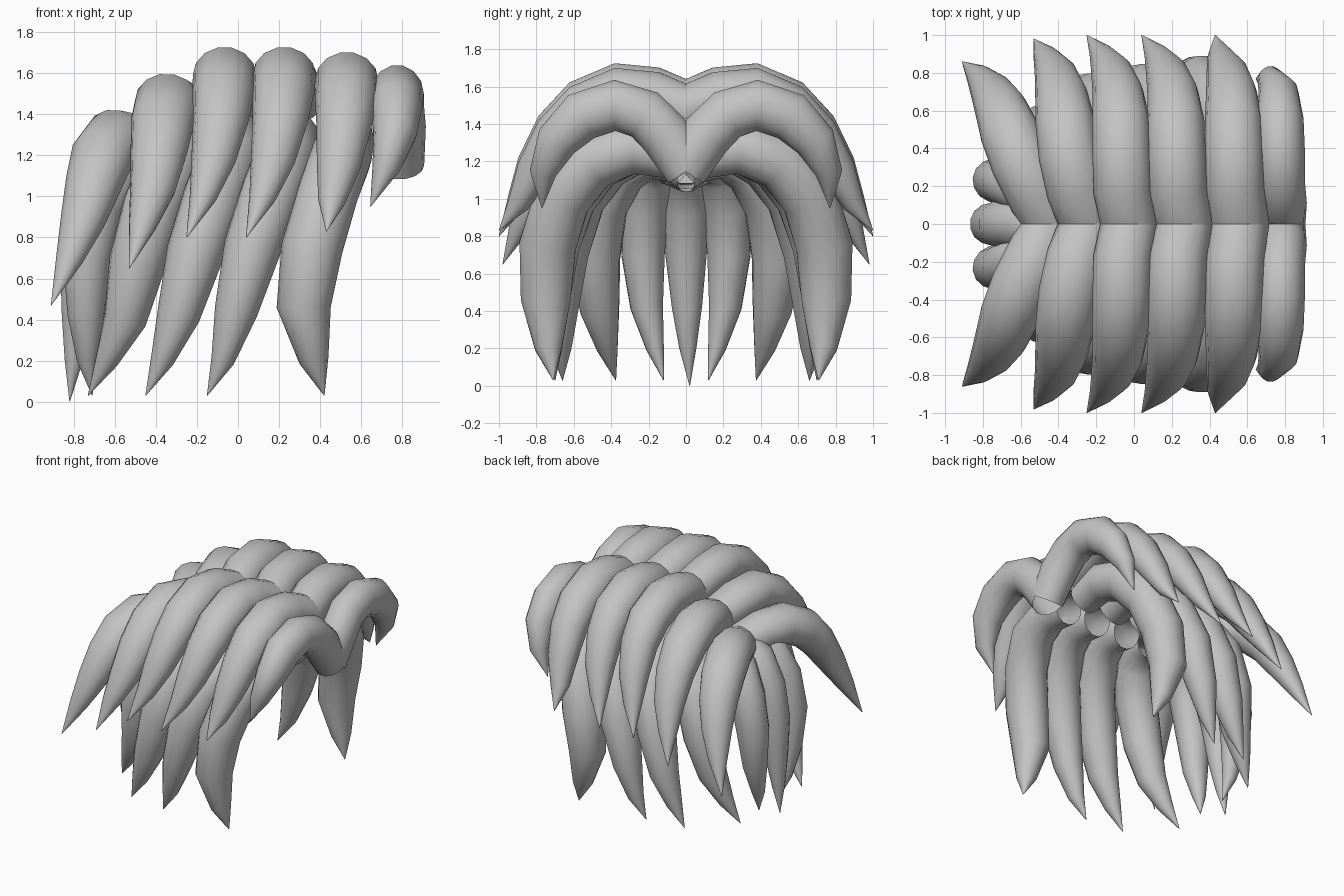
import bpy, bmesh, math
from mathutils import Vector

grey = bpy.data.materials.new("grey hair")
grey.diffuse_color = (0.55, 0.55, 0.55, 1)
SIDES = 14


def lock(name, path, radii, half_w, half_t, width_dir, mirror=True):
    """Tapered elliptical strand along a path, open at the root, pointed at the tip."""
    pts = [Vector(p) for p in path]
    bm = bmesh.new()
    rings = []
    for i, p in enumerate(pts):
        tan = (pts[min(i + 1, len(pts) - 1)] - pts[max(i - 1, 0)]).normalized()
        w = Vector(width_dir)
        w = (w - tan * w.dot(tan)).normalized()
        t = w.cross(tan)
        ring = []
        for k in range(SIDES):
            a = 2 * math.pi * k / SIDES
            off = w * (math.cos(a) * half_w) + t * (math.sin(a) * half_t)
            ring.append(bm.verts.new(p + off * max(radii[i], .01)))
        rings.append(ring)
    for a, b in zip(rings, rings[1:]):
        for k in range(SIDES):
            n = (k + 1) % SIDES
            bm.faces.new((a[k], a[n], b[n], b[k]))
    bmesh.ops.recalc_face_normals(bm, faces=bm.faces[:])
    if mirror:
        # trim the root at the parting
        bmesh.ops.bisect_plane(bm, geom=bm.verts[:] + bm.edges[:] + bm.faces[:],
                               plane_co=(0, 0, 0), plane_no=(0, 1, 0), clear_inner=True)
    me = bpy.data.meshes.new(name)
    bm.to_mesh(me)
    bm.free()
    me.materials.append(grey)
    ob = bpy.data.objects.new(name, me)
    bpy.context.collection.objects.link(ob)
    for f in me.polygons:
        f.use_smooth = True
    if mirror:
        m = ob.modifiers.new("mirror", 'MIRROR')
        m.use_axis = (False, True, False)
        m.use_mirror_merge = False
    return ob


X = (1, 0, 0)
R_UP = [1, 1, 1, .98, .87, .7, .43, 0]

# front fringe lock, rising steeply out of the parting
lock("fringe_lock",
     [(.79, -.01, 1.15), (.785, .11, 1.34), (.775, .22, 1.45), (.775, .38, 1.5), (.77, .56, 1.44),
      (.765, .69, 1.31), (.72, .765, 1.14), (.645, .77, .95)],
     [.9, 1, 1, 1, .98, .82, .52, 0], .13, .14, X)

# upper locks that share one arch: offsets from the root x and the tip of each
arch = [(-.03, 1.48), (.18, 1.57), (.36, 1.59), (.55, 1.51), (.695, 1.37), (.81, 1.18), (.895, 1.0)]
drift = [0, -.045, -.05, -.055, -.07, -.105, -.155]
for name, x, dz, tip in (
        ("upper_lock_front", .565, -.025, (.43, 1.0, .83)),
        ("upper_lock_middle", .275, 0, (.04, 1.0, .80)),
        ("upper_lock_rear", -.015, 0, (-.25, 1.0, .80))):
    k = (x - tip[0]) / .235
    lock(name, [(x + d * max(k, .7), y, z + dz) for d, (y, z) in zip(drift, arch)] + [tip],
         R_UP, .155, .14, X)

# crown locks at the back, leaning rearward
lock("crown_lock",
     [(-.22, -.03, 1.33), (-.305, .18, 1.43), (-.345, .36, 1.46), (-.365, .54, 1.37),
      (-.385, .685, 1.22), (-.415, .795, 1.04), (-.465, .885, .86), (-.53, .98, .65)],
     R_UP, .16, .14, (1, .1, 0))
lock("nape_lock",
     [(-.41, -.04, 1.17), (-.52, .17, 1.26), (-.60, .33, 1.28), (-.66, .49, 1.2), (-.705, .61, 1.06),
      (-.755, .70, .89), (-.82, .78, .7), (-.91, .86, .47)], R_UP, .16, .145, (1, .35, 0))

# long lower locks: width direction, taper, half width, half thickness, path to the tip
R_FULL = [.75, .9, 1, 1, 1, .88, .48, 0]
R_SLIM = [.75, .9, 1, 1, .93, .7, .38, 0]
lower = (
    ("lower_lock_front", X, R_FULL, .15, .155,
     [(.53, .08, 1.22), (.53, .28, 1.27), (.505, .5, 1.2), (.435, .66, 1.01), (.36, .74, .75),
      (.32, .75, .46), (.37, .735, .2), (.42, .71, .03)]),
    ("lower_lock_second", X, R_SLIM, .15, .155,
     [(.27, .08, 1.22), (.27, .28, 1.27), (.235, .48, 1.2), (.16, .63, 1.01), (.07, .71, .75),
      (-.01, .73, .44), (-.075, .72, .2), (-.15, .70, .03)]),
    ("lower_lock_third", X, R_SLIM, .15, .155,
     [(.0, .08, 1.22), (.0, .25, 1.27), (-.035, .43, 1.2), (-.115, .58, 1.01), (-.21, .66, .72),
      (-.29, .68, .42), (-.37, .67, .2), (-.45, .66, .03)]),
    ("lower_lock_fourth", (1, .6, 0), R_SLIM, .15, .15,
     [(-.22, .06, 1.2), (-.26, .2, 1.24), (-.32, .35, 1.16), (-.41, .46, .96), (-.49, .49, .68),
      (-.55, .46, .4), (-.64, .42, .2), (-.73, .375, .03)]),
    ("lower_lock_fifth", (.35, 1, 0), R_SLIM, .125, .13,
     [(-.32, .07, 1.17), (-.45, .13, 1.22), (-.58, .18, 1.14), (-.68, .22, .95), (-.735, .23, .7),
      (-.74, .21, .42), (-.735, .165, .2), (-.71, .12, .03)]))
for name, wdir, radii, hw, ht, path in lower:
    lock(name, path, radii, hw, ht, wdir)

# single centre lock at the back
lock("lower_lock_centre",
     [(-.32, 0, 1.16), (-.47, 0, 1.21), (-.6, 0, 1.14), (-.70, 0, .95), (-.76, 0, .7),
      (-.78, .005, .42), (-.80, .01, .2), (-.82, .02, .0)],
     [.9, 1, 1, .98, .85, .62, .35, 0], .13, .13, (0, 1, 0), mirror=False)
